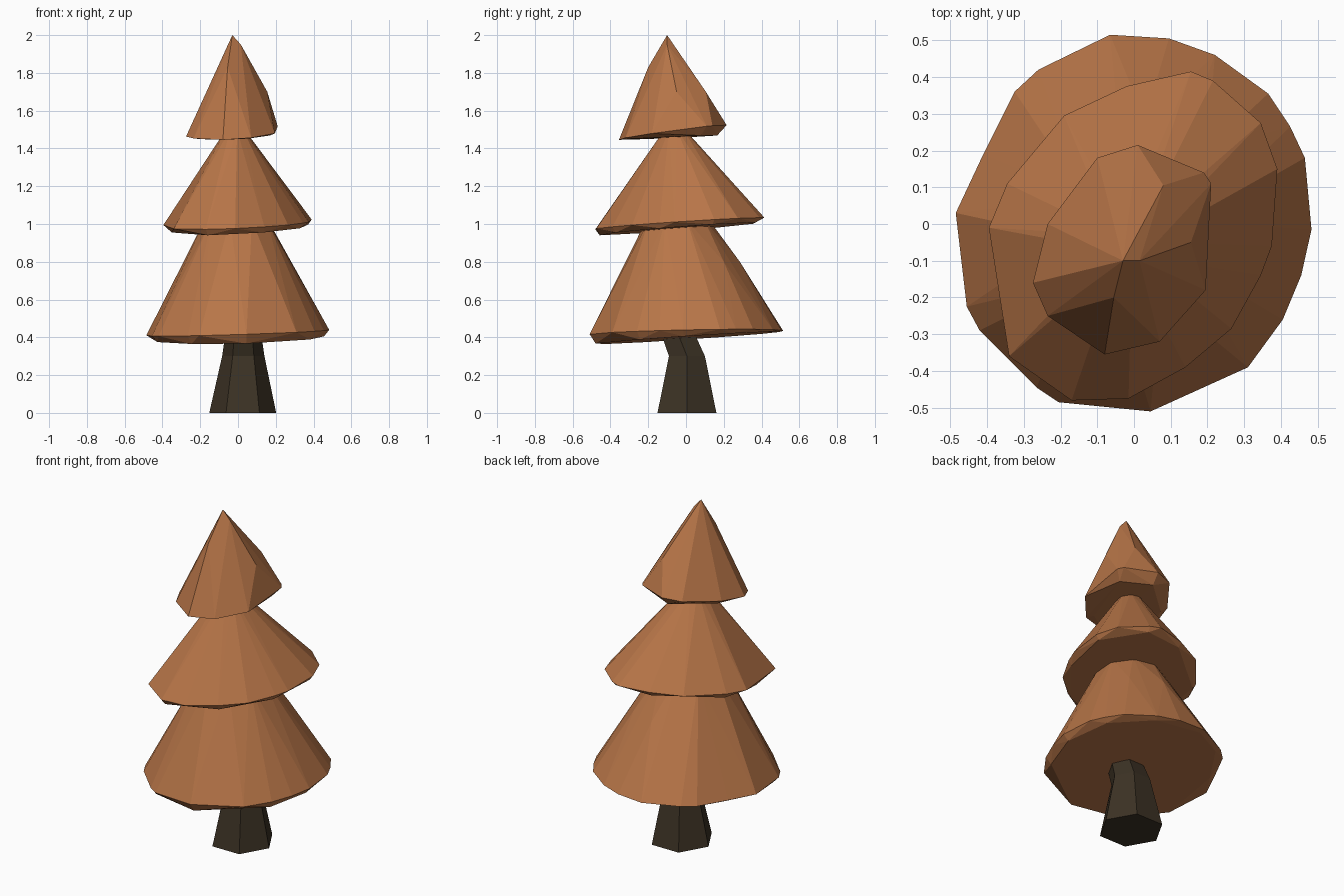
import bpy, bmesh, math

if "Cube" in bpy.data.objects:
    bpy.data.objects.remove(bpy.data.objects["Cube"])


def material(name, rgb):
    m = bpy.data.materials.new(name)
    m.diffuse_color = (*rgb, 1)
    m.use_nodes = True
    m.node_tree.nodes["Principled BSDF"].inputs["Base Color"].default_value = m.diffuse_color
    return m


def finish(bm, name, mat):
    bmesh.ops.recalc_face_normals(bm, faces=bm.faces)
    me = bpy.data.meshes.new(name)
    bm.to_mesh(me)
    bm.free()
    me.materials.append(mat)
    bpy.context.collection.objects.link(bpy.data.objects.new(name, me))


def plane_z(p, x, y):
    return p[0] + p[1] * x + p[2] * y


def tier(name, outline, rim, base, inset, tops, mat):
    """Faceted skirt: tilted rim, inset underside and upper points, hulled."""
    cx = sum(p[0] for p in outline) / len(outline)
    cy = sum(p[1] for p in outline) / len(outline)
    pts = list(tops)
    for x, y in outline:
        pts.append((x, y, plane_z(rim, x, y)))
    for x, y in outline[::2]:
        bx, by = cx + (x - cx) * inset, cy + (y - cy) * inset
        pts.append((bx, by, plane_z(base, bx, by)))
    bm = bmesh.new()
    for p in pts:
        bm.verts.new(p)
    res = bmesh.ops.convex_hull(bm, input=bm.verts)
    loose = [v for v in bm.verts if not v.link_faces]
    bmesh.ops.delete(bm, geom=loose, context='VERTS')
    finish(bm, name, mat)


def ring(cx, cy, rx, ry, z, n, turn=0.0):
    return [(cx + rx * math.cos(turn + math.tau * i / n),
             cy + ry * math.sin(turn + math.tau * i / n), z) for i in range(n)]


foliage = material("foliage", (0.48, 0.18, 0.065))
bark = material("bark", (0.045, 0.032, 0.018))

# Lower, middle and upper foliage
tier("lower_foliage",
     [(-.065, .515), (.095, .505), (.22, .46), (.365, .355), (.425, .265),
      (.465, .18), (.483, -.015), (.455, -.14), (.405, -.26), (.31, -.39),
      (.045, -.51), (-.205, -.485), (-.265, -.445), (-.42, -.29),
      (-.455, -.225), (-.485, .03), (-.41, .19), (-.325, .36), (-.26, .42)],
     (.425, .03, .02), (.397, .02, .065), .94,
     ring(-.005, -.045, .172, .17, 1.02, 9, .3) + [(.03, .285, .8), (.2, .2, .8)],
     foliage)

tier("middle_foliage",
     [(-.02, .375), (.155, .415), (.215, .39), (.345, .275), (.39, .15),
      (.375, -.06), (.345, -.14), (.265, -.285), (.14, -.39), (-.015, -.475),
      (-.17, -.48), (-.34, -.36), (-.37, -.17), (-.395, -.01), (-.345, .11),
      (-.19, .295)],
     (1.005, .025, .06), (.977, .03, .07), .95,
     ring(-.015, -.06, .05, .055, 1.5, 8, .2), foliage)

tier("upper_foliage",
     [(.01, .215), (.19, .14), (.21, .11), (.195, -.18), (.07, -.32),
      (-.08, -.355), (-.235, -.25), (-.275, -.16), (-.235, 0), (-.1, .18)],
     (1.495, .04, .13), (1.462, .02, .04), .82,
     [(-.03, -.1, 2), (.015, -.1, 1.95), (.08, .105, 1.7),
      (.155, -.05, 1.7), (-.055, -.2, 1.83)], foliage)

# Trunk: tapered hexagonal loft that bends toward the front
bm = bmesh.new()
rings = [[bm.verts.new(p) for p in ring(cx, cy, rx, ry, z, 6)]
         for cx, cy, rx, ry, z in [(.025, .005, .177, .18, 0),
                                   (.028, .005, .112, .11, .3),
                                   (.028, -.055, .09, .1, .45)]]
for a, b in zip(rings, rings[1:]):
    for i in range(6):
        j = (i + 1) % 6
        bm.faces.new((a[i], a[j], b[j], b[i]))
bm.faces.new(rings[0])
bm.faces.new(rings[-1])
finish(bm, "trunk", bark)
